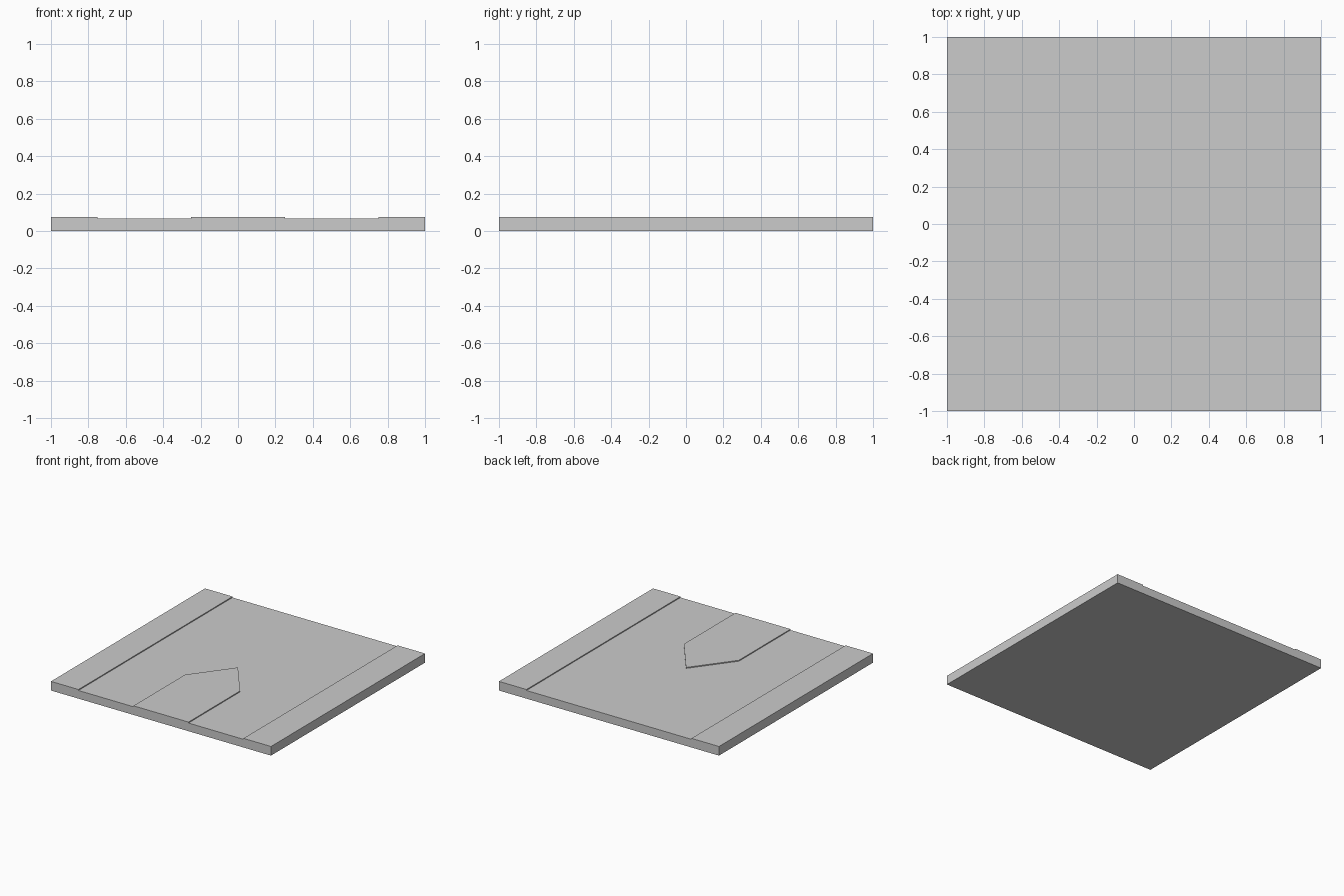
import bpy
import bmesh
from mathutils import Vector

if "Cube" in bpy.data.objects:
    bpy.data.objects.remove(bpy.data.objects["Cube"])

ROAD_Z = 0.067   # height of the sunken roadway
TOP_Z = 0.075    # height of kerbs and central island

grey = bpy.data.materials.new("light grey")
grey.diffuse_color = (0.6, 0.6, 0.6, 1.0)
grey.use_nodes = True
grey.node_tree.nodes["Principled BSDF"].inputs["Base Color"].default_value = grey.diffuse_color


def extrude_outline(name, outline, offset):
    """Make a solid by sweeping a flat outline along an offset."""
    bm = bmesh.new()
    face = bm.faces.new([bm.verts.new(p) for p in outline])
    swept = bmesh.ops.extrude_face_region(bm, geom=[face], use_keep_orig=True)
    verts = [g for g in swept["geom"] if isinstance(g, bmesh.types.BMVert)]
    bmesh.ops.translate(bm, verts=verts, vec=Vector(offset))
    bmesh.ops.recalc_face_normals(bm, faces=bm.faces)
    mesh = bpy.data.meshes.new(name)
    bm.to_mesh(mesh)
    bm.free()
    mesh.materials.append(grey)
    obj = bpy.data.objects.new(name, mesh)
    bpy.context.collection.objects.link(obj)
    return obj


def mirrored(half):
    """Complete a half outline (x >= 0) across x = 0."""
    return half + [(-x, y, z) for x, y, z in reversed(half) if x > 0]


# Road slab with a raised pavement along each side
slab_half = [(0.75, -1, ROAD_Z), (0.75, -1, TOP_Z), (1, -1, TOP_Z), (1, -1, 0)]
extrude_outline("road_slab", mirrored(slab_half), (0, 2, 0))

# Pointed central island dividing the road at the front
island_half = [(0, 0, ROAD_Z), (0.25, -0.33, ROAD_Z), (0.25, -1, ROAD_Z)]
extrude_outline("central_island", mirrored(island_half), (0, 0, TOP_Z - ROAD_Z))
